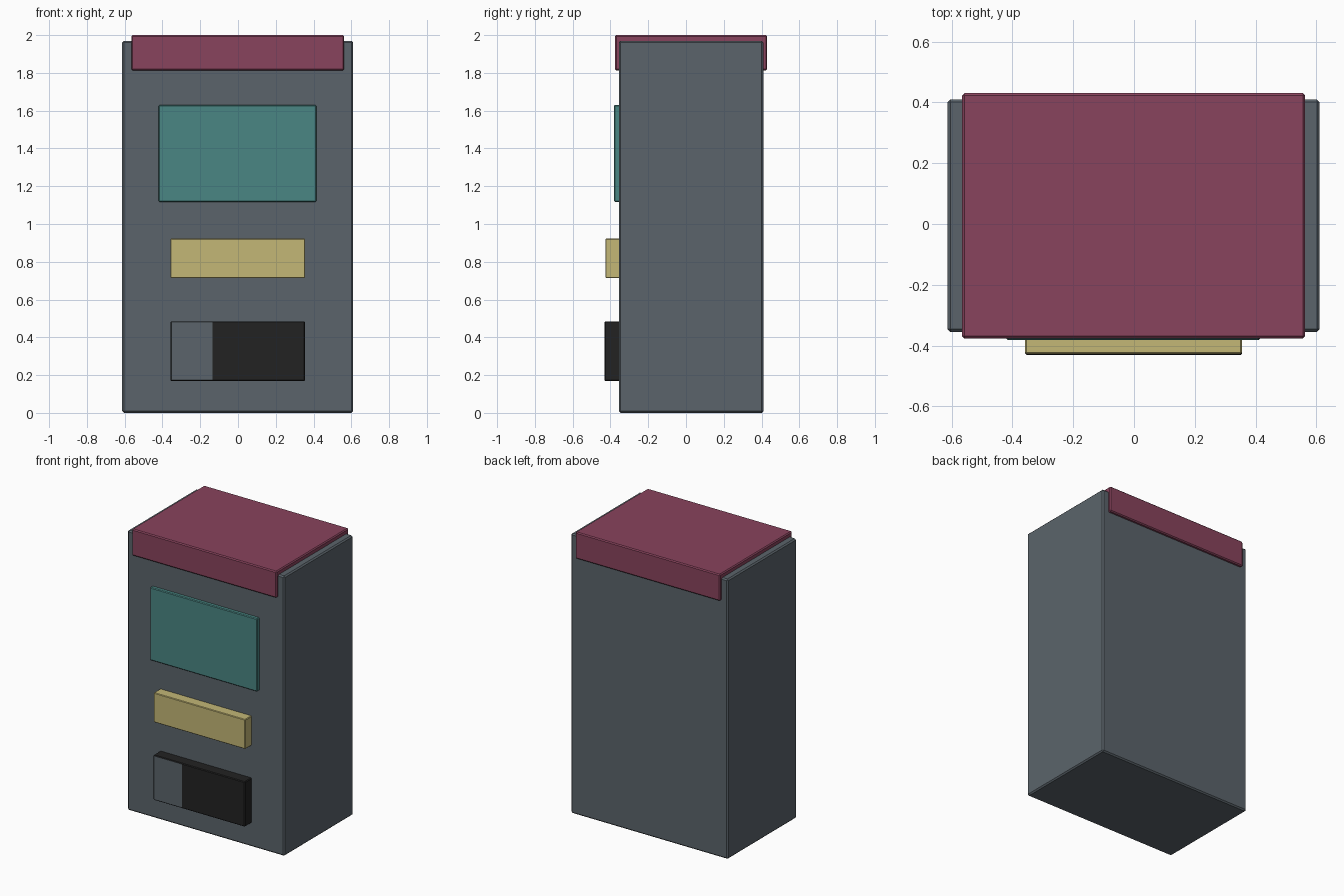
import bpy, bmesh
from mathutils import Vector

if "Cube" in bpy.data.objects:
    bpy.data.objects.remove(bpy.data.objects["Cube"])


def lin(v):
    v /= 255
    return v / 12.92 if v <= 0.04045 else ((v + 0.055) / 1.055) ** 2.4


def material(name, r, g, b):
    m = bpy.data.materials.new(name)
    m.diffuse_color = (lin(r), lin(g), lin(b), 1)
    m.use_nodes = True
    m.node_tree.nodes["Principled BSDF"].inputs["Base Color"].default_value = m.diffuse_color
    return m


grey = material("slate grey", 91, 100, 107)
maroon = material("maroon", 137, 67, 93)
teal = material("teal", 74, 134, 131)
sand = material("sand yellow", 195, 183, 118)
black = material("black", 34, 34, 34)


def box(name, lo, hi, mats, bevel, split_x=None):
    """Chamfered box between two corners; split_x recolours the front face left of it."""
    lo, hi = Vector(lo), Vector(hi)
    bm = bmesh.new()
    bmesh.ops.create_cube(bm, size=1)
    for v in bm.verts:
        v.co = (lo + hi) / 2 + v.co * (hi - lo)
    bmesh.ops.bevel(bm, geom=bm.edges[:], offset=bevel, segments=1,
                    profile=0.5, affect='EDGES')
    if split_x is not None:
        bmesh.ops.bisect_plane(bm, geom=bm.verts[:] + bm.edges[:] + bm.faces[:],
                               plane_co=(split_x, 0, 0), plane_no=(1, 0, 0))
        bm.normal_update()
        for f in bm.faces:
            if f.normal.y < -0.99 and f.calc_center_median().x < split_x:
                f.material_index = 1
    me = bpy.data.meshes.new(name)
    bm.to_mesh(me)
    bm.free()
    for m in mats:
        me.materials.append(m)
    ob = bpy.data.objects.new(name, me)
    bpy.context.collection.objects.link(ob)
    return ob


# main cabinet and its cap
box("cabinet_body", (-0.613, -0.355, 0), (0.61, 0.41, 1.97), [grey], 0.009)
box("cabinet_cap", (-0.565, -0.376, 1.813), (0.562, 0.43, 2.0), [maroon], 0.007)

# front fittings, set slightly into the cabinet
box("screen", (-0.42, -0.381, 1.117), (0.415, -0.33, 1.63), [teal], 0.005)
box("control_panel", (-0.358, -0.427, 0.714), (0.355, -0.33, 0.922), [sand], 0.004)
box("delivery_tray", (-0.358, -0.431, 0.168), (0.355, -0.33, 0.485),
    [black, grey], 0.005, split_x=-0.135)
